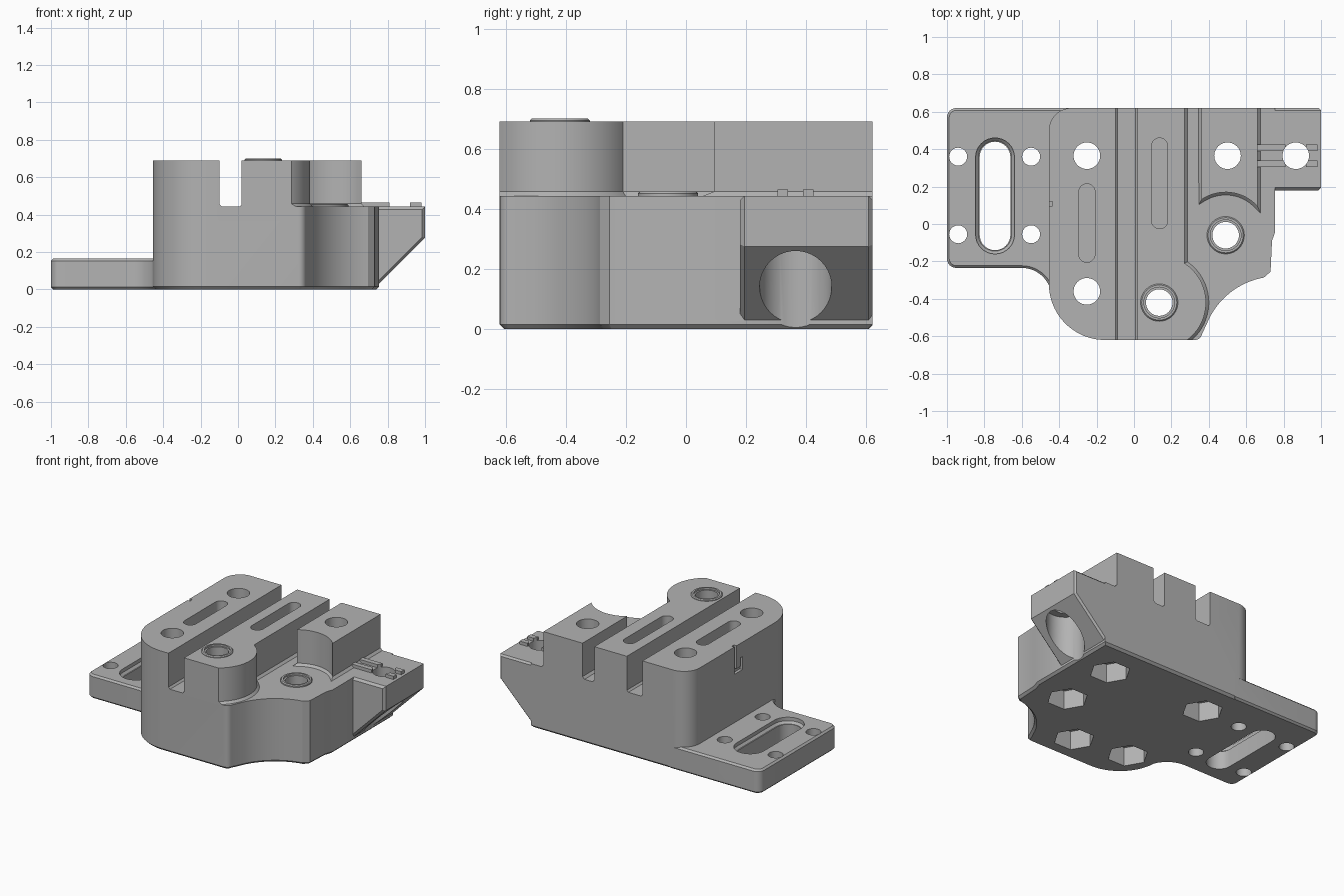
import bpy, bmesh
from math import cos, sin, radians, pi

cube = bpy.data.objects.get("Cube")
if cube:
    bpy.data.objects.remove(cube, do_unlink=True)

grey = bpy.data.materials.new("matte_grey")
grey.use_nodes = True
colour = (0.45, 0.45, 0.45, 1)
grey.diffuse_color = colour
grey.node_tree.nodes["Principled BSDF"].inputs["Base Color"].default_value = colour


def arc(cx, cy, r, a0, a1, n=16):
    """Points on an arc, angles in degrees."""
    angles = [radians(a0 + (a1 - a0) * i / n) for i in range(n + 1)]
    return [(cx + r * cos(a), cy + r * sin(a)) for a in angles]


def circle(cx, cy, r, n=40):
    return arc(cx, cy, r, 0, 360 - 360 / n, n - 1)


def stadium(cx, y0, y1, r):
    """Long hole running along y."""
    return arc(cx, y1 - r, r, 0, 180) + arc(cx, y0 + r, r, 180, 360)


def box(x0, x1, y0, y1):
    return [(x0, y0), (x1, y0), (x1, y1), (x0, y1)]


def prism(name, pts, z0, z1, low=0, high=0, along_y=False):
    """Extrude an outline, with optional chamfers on the end rims."""
    bm = bmesh.new()
    base = bm.faces.new([bm.verts.new((x, y, z0)) for x, y in pts])
    ext = bmesh.ops.extrude_face_region(bm, geom=[base], use_keep_orig=True)
    for v in ext["geom"]:
        if isinstance(v, bmesh.types.BMVert):
            v.co.z = z1
    bmesh.ops.recalc_face_normals(bm, faces=bm.faces)
    for z, width in ((z0, low), (z1, high)):
        if width:
            rim = [e for e in bm.edges if all(abs(v.co.z - z) < 1e-5 for v in e.verts)]
            bmesh.ops.bevel(bm, geom=rim, offset=width, segments=1,
                            profile=0.5, affect='EDGES')
    if along_y:
        for v in bm.verts:
            v.co.y, v.co.z = v.co.z, v.co.y
    bmesh.ops.recalc_face_normals(bm, faces=bm.faces)
    mesh = bpy.data.meshes.new(name)
    bm.to_mesh(mesh)
    bm.free()
    obj = bpy.data.objects.new(name, mesh)
    bpy.context.collection.objects.link(obj)
    mesh.materials.append(grey)
    return obj


def combine(target, tool, operation):
    """Apply a boolean and discard the tool."""
    mod = target.modifiers.new("combine", 'BOOLEAN')
    mod.object, mod.operation, mod.solver = tool, operation, 'EXACT'
    bpy.context.view_layer.update()
    graph = bpy.context.evaluated_depsgraph_get()
    mesh = bpy.data.meshes.new_from_object(target.evaluated_get(graph))
    target.modifiers.clear()
    target.data = mesh
    bpy.data.objects.remove(tool, do_unlink=True)


def add(*args, **kw):
    combine(body, prism("addition", *args, **kw), 'UNION')


def cut(*args, **kw):
    combine(body, prism("cutter", *args, **kw), 'DIFFERENCE')


# Main body outline
outline = (arc(-0.335, 0.5, 0.12, 90, 180, 10)
           + arc(-0.155, -0.32, 0.3, 180, 270, 20)
           + arc(0.325, -0.58, 0.04, 270, 350, 6)
           + arc(0.765, -0.685, 0.405, 158, 100, 16)
           + [(0.73, -0.255), (0.738, -0.09), (0.755, -0.04), (0.755, 0.62)])
body = prism("mount_body", outline, 0, 0.69, low=0.015)

# Lower deck, cut around the front boss and scooped rear block
deck = ([(0.27, 0.75)]
        + arc(0.135, -0.42, 0.25, 57.3, -54, 24)
        + [(0.29, -0.75), (1.1, -0.75), (1.1, 0.75), (0.66, 0.75)]
        + arc(0.49, -0.06, 0.23, 42, 124, 16)
        + [(0.36, 0.75)])
cut(deck, 0.443, 0.9, low=0.015)
cut(box(-0.1, 0.02, -0.8, 0.8), 0.443, 0.9, low=0.012)

# Side flange with rounded corners and a fillet into the body
flange = (arc(-0.95, 0.57, 0.05, 90, 180, 6)
          + arc(-0.95, -0.185, 0.05, 180, 270, 6)
          + arc(-0.60, -0.395, 0.16, 90, 0, 12)
          + [(-0.3, -0.395), (-0.3, 0.62)])
add(flange, 0, 0.165, low=0.012, high=0.012)

# Overhanging ear with a sloped underside
ear = [(0.6, 0.03), (0.755, 0.03), (1, 0.275), (1, 0.443), (0.6, 0.443)]
add(ear, 0.18, 0.62, low=0.015, high=0.012, along_y=True)

# Paired rails on top of the ear
for x0, x1 in ((0.64, 0.81), (0.92, 0.98)):
    for y0, y1 in ((0.305, 0.34), (0.39, 0.425)):
        add(box(x0, x1, y0, y1), 0.4, 0.465)

# Raised collars around two of the holes
for x, y, top in ((0.135, -0.42, 0.70), (0.49, -0.06, 0.457)):
    add(circle(x, y, 0.1), 0.4, top, high=0.006)
    cut(circle(x, y, 0.082), top - 0.012, top + 0.1)

# Bolt holes with hexagonal nut pockets below
for x, y in ((-0.252, 0.365), (-0.252, -0.36), (0.135, -0.42),
             (0.49, -0.06), (0.5, 0.365)):
    cut(circle(x, y, 0.071), -0.2, 0.9)
    cut(circle(x, y, 0.13, 6), -0.2, 0.13)

# Ear hole and its wide bore from below
cut(circle(0.865, 0.365, 0.071), -0.2, 0.9)
cut(circle(0.865, 0.365, 0.12), -0.2, 0.33)

# Blind grooves on the top blocks
cut(stadium(-0.252, -0.205, 0.215, 0.043), 0.58, 0.9)
cut(stadium(0.137, -0.025, 0.46, 0.043), 0.58, 0.9)

# Flange slot with a stepped rim, and four small screw holes
cut(stadium(-0.743, -0.14, 0.44, 0.082), -0.2, 0.4)
cut(stadium(-0.743, -0.16, 0.46, 0.104), 0.125, 0.4, low=0.015)
for x in (-0.94, -0.55):
    for y in (-0.055, 0.36):
        cut(circle(x, y, 0.048, 24), -0.2, 0.4)

# Hook-shaped notch in the side wall
cut(box(-0.5, -0.435, 0.095, 0.12), 0.5, 0.9)
cut(box(-0.5, -0.435, 0.03, 0.11), 0.5, 0.53)
cut(box(-0.5, -0.435, 0.03, 0.05), 0.515, 0.59)

# Smooth the curved walls and keep the crisp edges
body.data.shade_smooth()
body.data.set_sharp_from_angle(angle=pi / 7)
